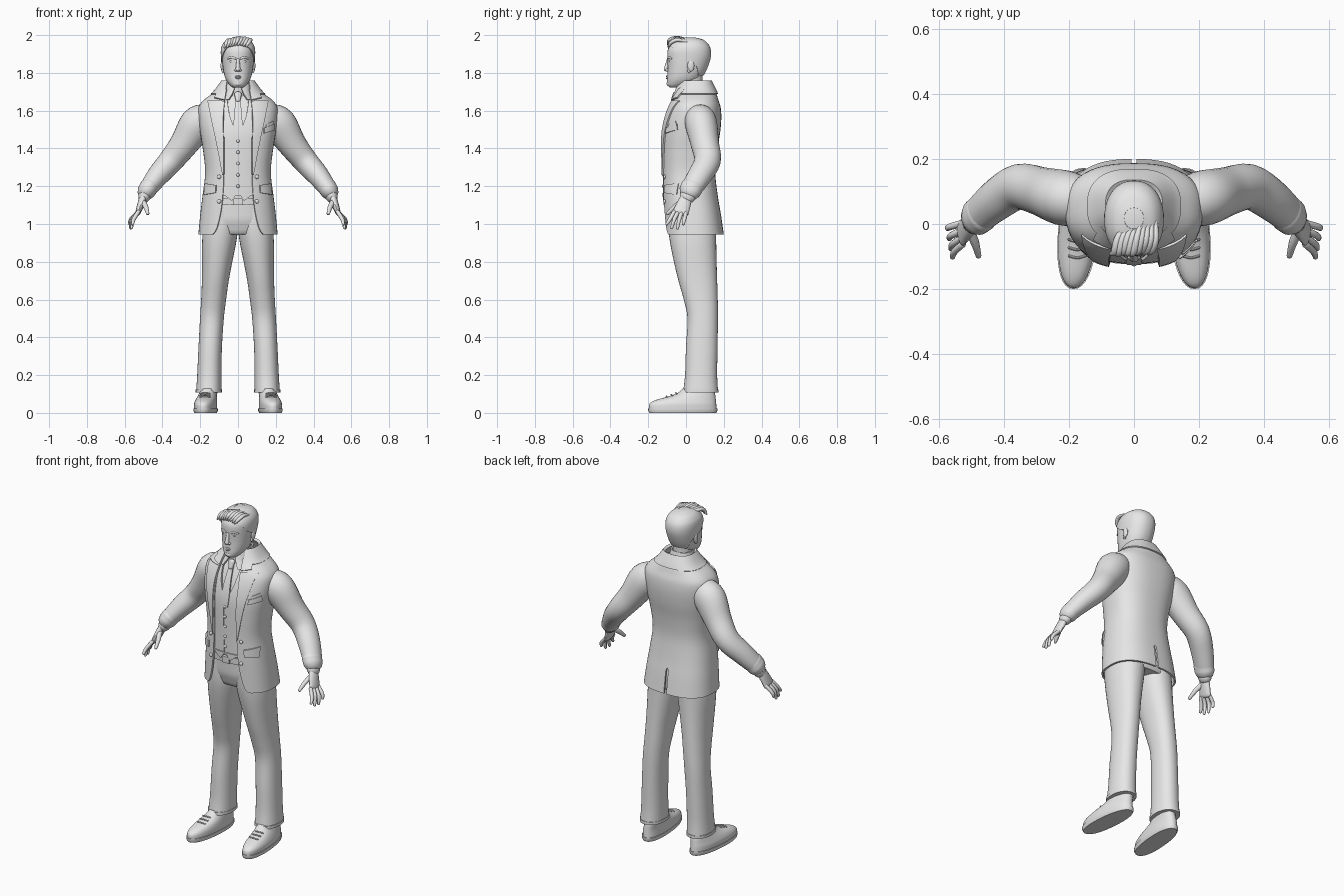
import bpy, bmesh, math, random
from mathutils import Vector

cube = bpy.data.objects.get("Cube")
if cube:
    bpy.data.objects.remove(cube, do_unlink=True)
random.seed(4)
parts = []

grey = bpy.data.materials.new("plain_grey")
grey.use_nodes = True
grey.diffuse_color = (0.8, 0.8, 0.8, 1)
grey.node_tree.nodes["Principled BSDF"].inputs["Base Color"].default_value = grey.diffuse_color


def smooth(rows, k=4):
    """Catmull-Rom resampling of a list of tuples."""
    out = []
    for i in range(len(rows) - 1):
        a, b, c, d = (rows[max(i - 1, 0)], rows[i], rows[i + 1], rows[min(i + 2, len(rows) - 1)])
        for s in range(k):
            t = s / k
            out.append(tuple(q + t * (r - p) / 2 + t * t * (p - 2.5 * q + 2 * r - s2 / 2)
                             + t ** 3 * (1.5 * (q - r) + (s2 - p) / 2)
                             for p, q, r, s2 in zip(a, b, c, d)))
    return out + [tuple(rows[-1])]


def at(rows, z):
    """Row of a table at height z."""
    for a, b in zip(rows, rows[1:]):
        if z <= b[0]:
            t = max(0, (z - a[0]) / (b[0] - a[0]))
            return tuple(p + t * (q - p) for p, q in zip(a, b))
    return rows[-1]


def point(row, ang, p=2.5):
    """Point on a superellipse section; angle 0 is the front, then round by +x."""
    z, cx, w, yf, yb = row
    s, c = math.sin(ang), math.cos(ang)
    x = cx + w * math.copysign(abs(s) ** (2 / p), s)
    return Vector((x, (yf + yb) / 2 - (yb - yf) / 2 * math.copysign(abs(c) ** (2 / p), c), z))


def build(name, rings, closed=True, mirror=False, thick=0, offset=-1):
    """Skin a list of point rings into one object."""
    bm = bmesh.new()
    vs = [[bm.verts.new(co) for co in ring] for ring in rings]
    n = len(vs[0])
    for a, b in zip(vs, vs[1:]):
        for j in range(n if closed else n - 1):
            k = (j + 1) % n
            bm.faces.new((a[j], a[k], b[k], b[j]))
    if closed:
        bm.faces.new(vs[0][::-1])
        bm.faces.new(vs[-1])
        bmesh.ops.recalc_face_normals(bm, faces=bm.faces)
    return finish(name, bm, mirror, thick, offset)


def finish(name, bm, mirror=False, thick=0, offset=-1):
    me = bpy.data.meshes.new(name)
    bm.to_mesh(me)
    bm.free()
    me.materials.append(grey)
    ob = bpy.data.objects.new(name, me)
    bpy.context.collection.objects.link(ob)
    if mirror:
        ob.modifiers.new("mirror", 'MIRROR').merge_threshold = 0.001
    if thick:
        m = ob.modifiers.new("thickness", 'SOLIDIFY')
        m.thickness, m.offset = thick, offset
    parts.append(ob)
    return ob


def inset(row, d):
    z, cx, w, yf, yb = row
    return (z, cx, w - d, yf + d, yb - d)


def loft(name, rows, mirror=False, p=2.5, skew=0, n=36):
    rings = [[point(r, math.tau * j / n, p) for j in range(n)] for r in rows]
    for co in (co for ring in rings for co in ring):
        co.x -= skew * co.y
    return build(name, rings, mirror=mirror)


def shell(name, rows, z0, z1, start, d=0, thick=0.01, steps=36, p=2.5, vent=0):
    """Open garment layer, mirrored; start(z, row) is the angle of the front edge."""
    rings = []
    for i in range(steps + 1):
        z = z0 + (z1 - z0) * i / steps
        row = inset(at(rows, z), d)
        a, e = start(z, row), math.pi - (0.018 if z < vent else 0)
        rings.append([point(row, a + (e - a) * j / 24, p) for j in range(25)])
    for co in (r[-1] for r in rings):
        if co.x < 0.002:
            co.x = 0
    return build(name, rings, False, True, thick)


def edge(table):
    """Front edge given as half-widths by height."""
    rows = smooth(table)
    return lambda z, row: math.asin(min(1, max(0, at(rows, z)[1]) / row[2]) ** 1.25)


def tube(name, stations, mirror=False, ref=(0, 1, 0), n=16, k=4):
    """Limb through (x, y, z, radius, radius along ref), with rounded ends."""
    st = smooth(stations, k)
    pos = [Vector(s[:3]) for s in st]
    rings = []
    for i, s in enumerate(st):
        d = (pos[min(i + 1, len(st) - 1)] - pos[max(i - 1, 0)]).normalized()
        u = d.cross(Vector(ref)).normalized()
        v = u.cross(d)
        ends = {0: [(-.85, .4), (-.5, .8), (0, 1)], len(st) - 1: [(0, 1), (.5, .8), (.85, .4)]}
        for h, f in ends.get(i, [(0, 1)]):
            rings.append([pos[i] + d * h * min(s[3:]) + f * (u * s[3] * math.cos(t) + v * s[4] * math.sin(t))
                          for t in (math.tau * j / n for j in range(n))])
    return build(name, rings, mirror=mirror)


def ball(name, loc, size, mirror=False):
    bm = bmesh.new()
    bmesh.ops.create_uvsphere(bm, u_segments=16, v_segments=10, radius=1)
    bmesh.ops.scale(bm, vec=size, verts=bm.verts)
    bmesh.ops.translate(bm, vec=loc, verts=bm.verts)
    return finish(name, bm, mirror)


def front(x, z):
    _, _, w, yf, yb = at(TORSO, z)
    return (yf + yb) / 2 - (yb - yf) / 2 * max(0, 1 - abs(x / w) ** 2.5) ** 0.4


def panel(name, left, right, off=0.004, thick=0.009, mirror=False):
    """Cloth piece laid on the chest between two outlines, listed bottom to top."""
    rings = []
    for (xa, za), (xb, zb) in zip(smooth(left), smooth(right)):
        line = [(xa + (xb - xa) * j / 6, za + (zb - za) * j / 6) for j in range(7)]
        rings.append([(x, front(x, z) - off, z) for x, z in line])
    return build(name, rings, False, mirror, thick, 0)


# Jacket and layers beneath it: height, centre, half-width, front, back
TORSO = smooth([(.945, 0, .21, -.118, .2), (1.05, 0, .2, -.122, .185), (1.15, 0, .188, -.126, .168),
                (1.27, 0, .174, -.128, .155), (1.38, 0, .184, -.13, .163), (1.48, 0, .2, -.128, .18),
                (1.56, 0, .21, -.112, .187), (1.62, 0, .208, -.09, .183), (1.66, 0, .178, -.07, .17),
                (1.7, 0, .125, -.048, .158), (1.76, 0, .08, -.015, .128)])
OPENING = [(.945, .135), (.98, .112), (1.1, .086), (1.27, .075), (1.5, .075), (1.62, .075), (1.7, .062), (1.76, .05)]
shell("jacket", TORSO, .945, 1.75, edge(OPENING), steps=60, vent=1.08)
shell("jacket_collar", TORSO, 1.69, 1.762, edge([(1.69, .07), (1.76, .058)]), d=-.008, thick=.016, steps=8)
shell("waistcoat", TORSO, 1.15, 1.69, edge([(1.15, 0), (1.4, 0), (1.46, .001), (1.58, .045), (1.7, .06)]), d=.008)
loft("shirt", [inset(at(TORSO, z / 100), .022) for z in range(112, 171, 2)])
loft("trouser_hips", [inset(at(TORSO, z / 100), .022 + max(0, 102 - z) * .003) for z in range(93, 117, 2)])
shell("belt", TORSO, 1.1, 1.138, lambda z, row: 0, d=.014, steps=2)
panel("belt_buckle", [(-.024, 1.1), (-.024, 1.138)], [(.024, 1.1), (.024, 1.138)], off=-.01)
panel("waistcoat_point", [(.03, 1.125), (.002, 1.165)], [(.036, 1.125), (.085, 1.165)], off=-.007, mirror=True)
for z in (1.2, 1.26, 1.32, 1.38, 1.44):
    ball("waistcoat_button", (0, front(0, z) + .006, z), (.009, .006, .009))
panel("waistcoat_seam", [(-.012, 1.16), (-.012, 1.46)], [(-.008, 1.16), (-.008, 1.46)], off=-.007, thick=.004)

# Lapels, pockets and jacket buttons
panel("lapel", [(.077, 1.26), (.076, 1.42), (.078, 1.56), (.07, 1.65)],
      [(.082, 1.26), (.112, 1.42), (.142, 1.56), (.16, 1.652)], mirror=True)
panel("upper_lapel", [(.07, 1.656), (.06, 1.715)], [(.125, 1.668), (.1, 1.715)], off=.006, mirror=True)
panel("pocket_flap", [(.118, 1.165), (.115, 1.205)], [(.178, 1.155), (.174, 1.215)], off=.006, mirror=True)
panel("breast_pocket", [(.138, 1.48), (.138, 1.508)], [(.192, 1.497), (.192, 1.53)], off=.005)
panel("pocket_square", [(.145, 1.505), (.15, 1.528)], [(.188, 1.525), (.186, 1.545)], off=.001, thick=.007)
for z in (1.25, 1.12):
    ball("jacket_button", (.1, front(.1, z) - .001, z), (.011, .007, .011), True)

# Shirt collar and necktie
COLLAR = [(1.66, 0, .088, -.087, .11), (1.7, 0, .075, -.062, .105), (1.757, 0, .064, -.04, .09)]
shell("shirt_collar", COLLAR, 1.66, 1.757, edge([(1.66, .05), (1.7, .026), (1.757, .01)]), thick=.009, steps=10)
panel("necktie", [(-.018, 1.44), (-.024, 1.52), (-.012, 1.67)], [(.018, 1.44), (.024, 1.52), (.012, 1.67)], off=-.008)
tube("tie_knot", [(0, -.07, 1.655, .013, .01), (0, -.057, 1.69, .02, .012)])

# Arms
tube("sleeve", [(.16, .07, 1.565, .075, .075), (.215, .08, 1.53, .093, .085), (.285, .1, 1.425, .076, .075),
                (.355, .114, 1.335, .066, .07), (.425, .072, 1.255, .058, .064), (.483, .022, 1.178, .046, .056)],
     mirror=True, n=28)
tube("sleeve_hem", [(.468, .034, 1.2, .05, .06), (.486, .02, 1.172, .048, .058)], True, n=28)
tube("shirt_cuff", [(.484, .02, 1.175, .035, .044), (.498, .008, 1.14, .032, .041)], True, n=24)
tube("palm", [(.494, .01, 1.16, .02, .027), (.51, -.008, 1.115, .02, .036), (.53, -.028, 1.06, .014, .042)], True)
for i, (y, tip, z) in enumerate([(-.062, -.102, 1.0), (-.041, -.076, .98), (-.02, -.045, .978), (.002, -.014, 1.0)]):
    bend = .552 + .005 * i
    tube("finger", [(.527, y, 1.065, .011, .011), (bend, (y + tip) / 2 - .003, 1.025, .0105, .0105),
                    (bend + .006, tip, z, .008, .008)], True, n=10)
tube("thumb", [(.505, -.02, 1.12, .015, .015), (.488, -.06, 1.09, .013, .013), (.478, -.098, 1.055, .009, .009)], True, n=10)

# Trouser legs
loft("trouser_leg", smooth([(.11, .155, .067, -.016, .17), (.2, .152, .064, -.005, .165), (.35, .147, .062, 0, .167),
                            (.5, .138, .063, .008, .169), (.6, .129, .066, -.012, .168), (.7, .12, .071, -.04, .165),
                            (.8, .11, .08, -.064, .162), (.9, .1, .09, -.084, .16), (.98, .093, .092, -.093, .158),
                            (1.1, .09, .085, -.095, .145)]), True, 2.2)
loft("trouser_hem", [(.108, .155, .069, -.019, .172), (.125, .155, .069, -.018, .172)], True, 2.2)

# Shoes
loft("shoe_sole", [(0, .17, .057, -.194, .16), (.012, .17, .062, -.2, .166), (.024, .17, .062, -.2, .166)], True, 2.3, .08)
loft("shoe_upper", smooth([(.022, .17, .059, -.197, .162), (.048, .17, .059, -.193, .16), (.068, .168, .055, -.16, .158),
                           (.088, .165, .05, -.09, .156), (.105, .162, .047, -.045, .153), (.13, .158, .044, -.015, .15)]),
     True, 2.2, .08)
for i in range(3):
    y, z = -.098 + .025 * i, .088 + .009 * i
    tube("shoelace", [(.15, y, z - .004, .004, .004), (.174, y - .006, z, .004, .004), (.2, y, z - .004, .004, .004)], True, n=8)

# Head and neck
HEAD = smooth([(1.722, 0, .025, -.085, -.025), (1.735, 0, .043, -.098, .02), (1.76, 0, .062, -.1, .065),
               (1.79, 0, .073, -.098, .09), (1.83, 0, .08, -.097, .11), (1.88, 0, .085, -.099, .126),
               (1.92, 0, .086, -.097, .127), (1.95, 0, .078, -.08, .115), (1.975, 0, .056, -.05, .088),
               (1.987, 0, .025, -.01, .045)])
loft("head", HEAD, p=2.2)
loft("neck", [(1.65, 0, .062, -.045, .09), (1.72, 0, .056, -.042, .085), (1.8, 0, .056, -.05, .088)], p=2.1)
tube("nose", [(0, -.094, 1.872, .008, .007), (0, -.1, 1.845, .01, .009), (0, -.107, 1.818, .013, .011)], ref=(0, 1, 0))
ball("nostril", (.011, -.1, 1.814), (.009, .01, .007), True)
ball("eye", (.032, -.082, 1.861), (.014, .011, .007), True)
tube("brow", [(.014, -.096, 1.876, .005, .006), (.034, -.09, 1.882, .005, .006), (.055, -.077, 1.876, .004, .005)], True, (0, 0, 1), 10)
for z, w in ((1.782, .023), (1.772, .019)):
    tube("lip", [(-w, -.089, 1.777, .003, .003), (0, -.1, z, .006, .005), (w, -.089, 1.777, .003, .003)], ref=(0, 0, 1), n=10)
ball("chin", (0, -.089, 1.743), (.022, .014, .014))
ball("ear", (.083, .026, 1.838), (.009, .018, .032), True)
ball("ear_lobe", (.08, .016, 1.812), (.007, .009, .012), True)

# Hair: a close cap with swept locks over the forehead
line = [(1.785, 2.35), (1.84, 1.95), (1.87, 1.35), (1.905, 1.0), (1.935, .7), (1.95, 0), (1.99, 0)]
shell("hair_cap", HEAD, 1.785, 1.987, lambda z, row: at(line, z)[1], d=-.005, thick=.007, p=2.2)
for i in range(9):
    x, j = -.058 + .0145 * i, random.uniform(-.006, .006)
    drop = abs(x) * .25
    tube("hair_lock", [(x * .8 + .02, .005 + j, 1.978 - drop, .006, .006), (x + .008, -.045, 1.988 - drop + j / 3, .011, .01),
                       (x - .002, -.082 + j, 1.975 - drop, .011, .01), (x - .014, -.092, 1.952 - drop + j, .005, .005)],
         ref=(0, 0, 1), n=10)

# Bake modifiers and shade
bpy.ops.object.select_all(action='DESELECT')
for ob in parts:
    ob.select_set(True)
bpy.context.view_layer.objects.active = parts[0]
bpy.ops.object.convert(target='MESH')
bpy.ops.object.shade_smooth_by_angle(angle=math.radians(42))
